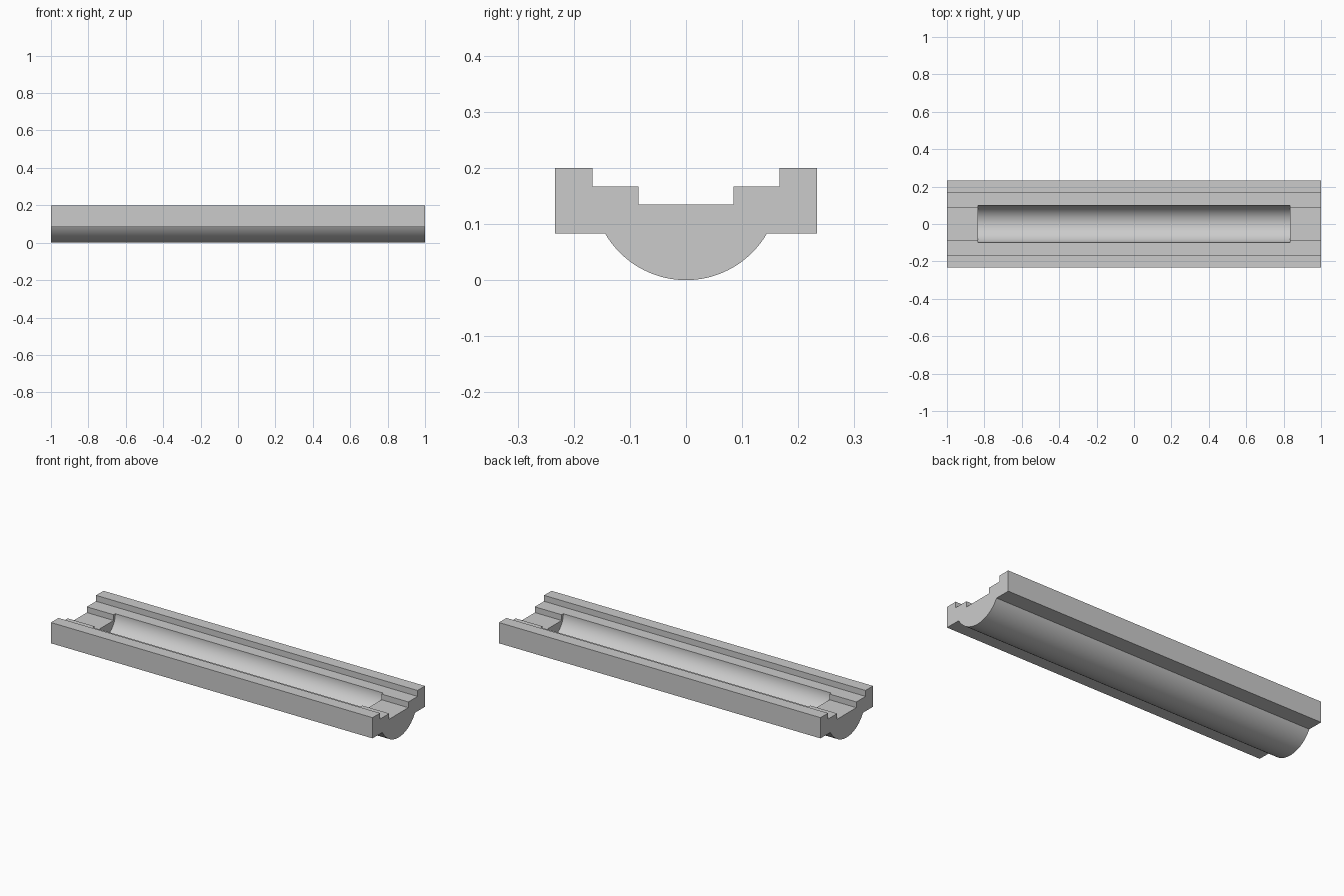
import bpy, bmesh, math

if "Cube" in bpy.data.objects:
    bpy.data.objects.remove(bpy.data.objects["Cube"])

HALF_LEN = 1.0
R_OUT, R_IN, AXIS_Z = 0.1667, 0.1, 0.1667
BASE_Z = 0.0833


def arc(radius, start, end, n):
    """Points (y, z) along an arc about the shared trough axis."""
    return [(radius * math.cos(a), AXIS_Z + radius * math.sin(a))
            for a in (start + (end - start) * i / n for i in range(n + 1))]


def extrude_profile(name, points, half_len):
    """Solid made by sweeping a closed (y, z) profile along x."""
    bm = bmesh.new()
    face = bm.faces.new([bm.verts.new((-half_len, y, z)) for y, z in points])
    res = bmesh.ops.extrude_face_region(bm, geom=[face])
    verts = [v for v in res["geom"] if isinstance(v, bmesh.types.BMVert)]
    bmesh.ops.translate(bm, verts=verts, vec=(2 * half_len, 0, 0))
    bmesh.ops.recalc_face_normals(bm, faces=bm.faces)
    mesh = bpy.data.meshes.new(name)
    bm.to_mesh(mesh)
    bm.free()
    obj = bpy.data.objects.new(name, mesh)
    bpy.context.collection.objects.link(obj)
    return obj


# Rail body: stepped channel on top, rounded belly below
steps = [(0.2333, BASE_Z), (0.2333, 0.2), (0.1667, 0.2),
         (0.1667, 0.1667), (0.085, 0.1667), (0.085, 0.1345)]
mirrored = [(-y, z) for y, z in reversed(steps)]
lip = math.asin((AXIS_Z - BASE_Z) / R_OUT)
belly = arc(R_OUT, math.pi + lip, 2 * math.pi - lip, 48)
body = extrude_profile("rail_body", steps + mirrored + belly, HALF_LEN)

# Round-bottomed trough cut out of the channel floor
trough = arc(R_IN, math.pi, 2 * math.pi, 48) + [(R_IN, 0.3), (-R_IN, 0.3)]
cutter = extrude_profile("trough_cutter", trough, 0.8333)
cutter.hide_render = True

bpy.context.view_layer.objects.active = body
body.select_set(True)
cut = body.modifiers.new("trough", 'BOOLEAN')
cut.operation = 'DIFFERENCE'
cut.solver = 'EXACT'
cut.object = cutter
bpy.ops.object.modifier_apply(modifier=cut.name)
bpy.data.objects.remove(cutter)

# Single grey finish, smooth curves with sharp edges kept
grey = bpy.data.materials.new("plain_grey")
grey.diffuse_color = (0.6, 0.6, 0.6, 1)
grey.use_nodes = True
grey.node_tree.nodes["Principled BSDF"].inputs["Base Color"].default_value = grey.diffuse_color
body.data.materials.clear()
body.data.materials.append(grey)
bpy.ops.object.shade_smooth_by_angle(angle=math.radians(30))
